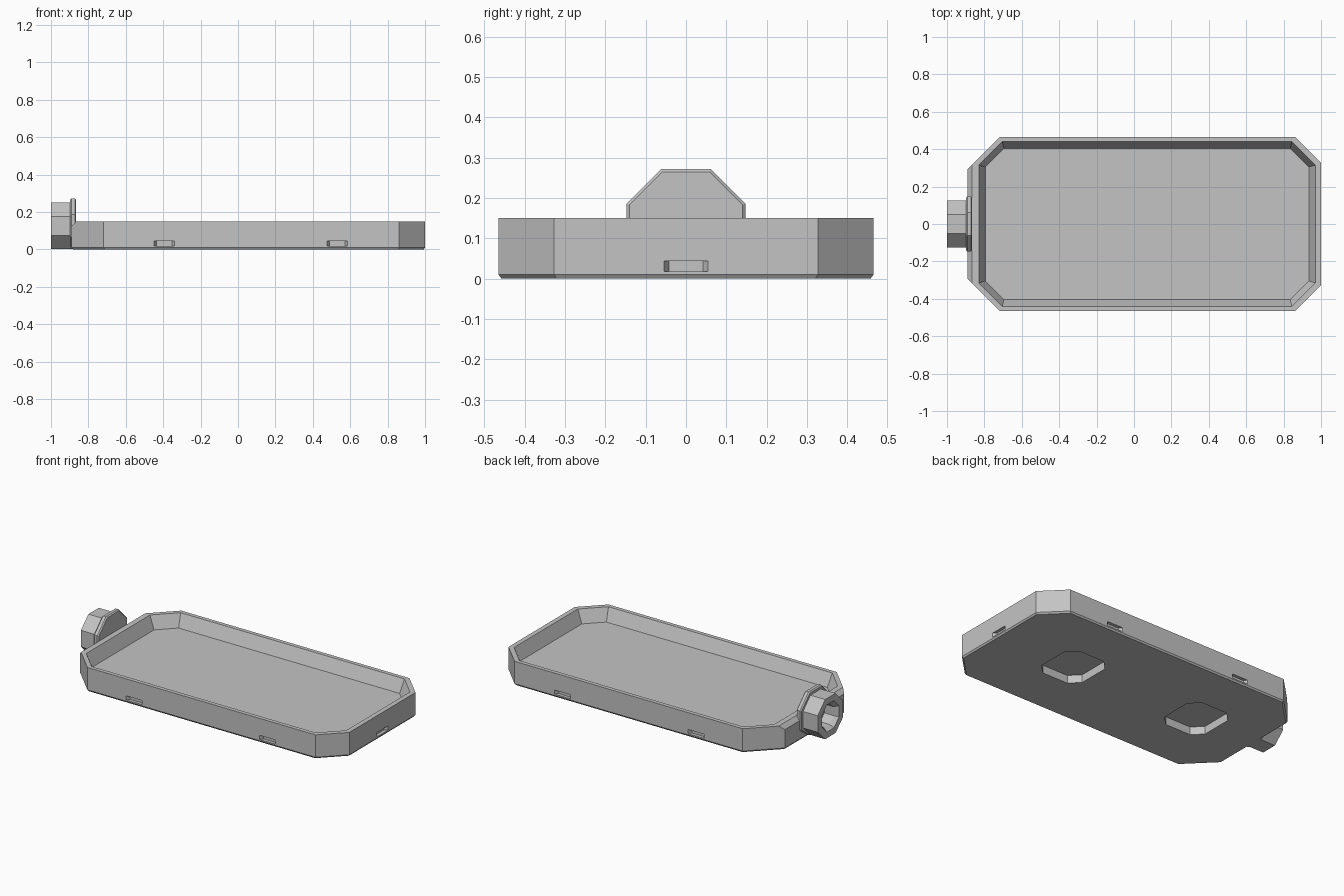
import bpy, bmesh
from math import cos, sin, pi

cube = bpy.data.objects.get("Cube")
if cube:
    bpy.data.objects.remove(cube, do_unlink=True)

grey = bpy.data.materials.new("light_grey")
grey.use_nodes = True
GREY = (0.55, 0.55, 0.55, 1)
grey.diffuse_color = GREY
grey.node_tree.nodes["Principled BSDF"].inputs["Base Color"].default_value = GREY


def loft(name, rings):
    """Closed solid skinned through rings with equal point counts."""
    bm = bmesh.new()
    loops = [[bm.verts.new(p) for p in ring] for ring in rings]
    n = len(loops[0])
    for a, b in zip(loops, loops[1:]):
        for i in range(n):
            j = (i + 1) % n
            bm.faces.new((a[i], a[j], b[j], b[i]))
    bm.faces.new(loops[0])
    bm.faces.new(loops[-1])
    bmesh.ops.recalc_face_normals(bm, faces=bm.faces)
    mesh = bpy.data.meshes.new(name)
    bm.to_mesh(mesh)
    bm.free()
    mesh.materials.append(grey)
    obj = bpy.data.objects.new(name, mesh)
    bpy.context.collection.objects.link(obj)
    return obj


def clipped_rect(x0, x1, y, c0, c1, z):
    """Rectangle with cut corners: c0 at the x0 end, c1 at the x1 end."""
    half = [(x0, y - c0), (x0 + c0, y), (x1 - c1, y), (x1, y - c1)]
    return [(px, py, z) for px, py in half] + [(px, -py, z) for px, py in reversed(half)]


def octagon(x, apothem, zc=0.125):
    r = apothem / cos(pi / 8)
    return [(x, r * cos(a), max(zc + r * sin(a), 0.002))
            for a in [pi / 8 + k * pi / 4 for k in range(8)]]


# Tray: bevelled foot, straight walls, sloped end edge, rim and sunken floor
tray = loft("tray", [
    clipped_rect(-0.883, 0.993, 0.458, 0.17, 0.137, 0),
    clipped_rect(-0.89, 1.0, 0.465, 0.172, 0.138, 0.01),
    clipped_rect(-0.89, 1.0, 0.465, 0.172, 0.138, 0.125),
    clipped_rect(-0.865, 1.0, 0.465, 0.147, 0.138, 0.15),
    clipped_rect(-0.83, 0.97, 0.44, 0.125, 0.125, 0.15),
    clipped_rect(-0.795, 0.935, 0.405, 0.1, 0.1, 0.07),
])

cutters = []

# Underside pockets
for x in (0.45, -0.46):
    cutters.append(loft("pocket_cutter", [
        clipped_rect(x - 0.15, x + 0.15, 0.16, 0.06, 0.06, z) for z in (-0.02, 0.05)]))


# Side slots with tapered ends
def slot(place):
    rings = []
    for z in (0.018, 0.044):
        rings.append([place(u, d) + (z,) for u, d in
                      ((-0.068, -0.02), (0.068, -0.02), (0.042, 0.02), (-0.042, 0.02))])
    cutters.append(loft("slot_cutter", rings))


for x in (0.53, -0.395):
    for side in (1, -1):
        slot(lambda u, d: (x + u, side * (0.465 - d)))
slot(lambda u, d: (1.0 - d, u))

for cutter in cutters:
    cutter.hide_render = True
    mod = tray.modifiers.new("cut", "BOOLEAN")
    mod.operation = "DIFFERENCE"
    mod.solver = "EXACT"
    mod.object = cutter

# Bake the cuts and drop the cutters
bpy.context.view_layer.update()
graph = bpy.context.evaluated_depsgraph_get()
baked = bpy.data.meshes.new_from_object(tray.evaluated_get(graph))
tray.modifiers.clear()
tray.data = baked
for cutter in cutters:
    bpy.data.objects.remove(cutter, do_unlink=True)

# Eight-sided collar plate at the end wall
loft("collar", [octagon(x, r) for x, r in
                ((-0.898, 0.14), (-0.891, 0.147), (-0.872, 0.147), (-0.865, 0.14))])

# Eight-sided spout with a funnel bore
loft("spout", [octagon(x, r) for x, r in
               ((-0.875, 0.125), (-1.0, 0.125), (-1.0, 0.085), (-0.975, 0.068), (-0.91, 0.068))])
